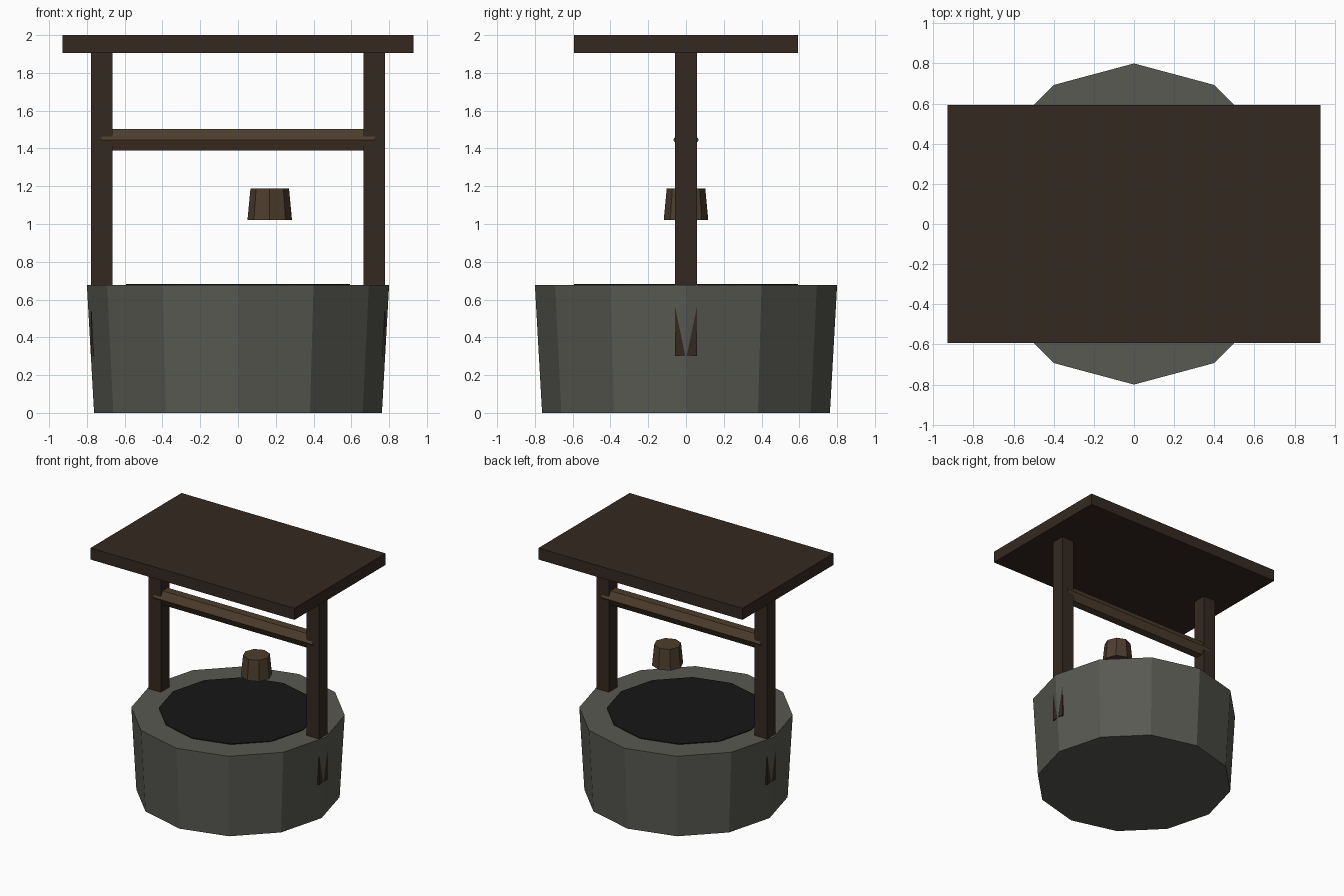
import bpy
from math import pi

if "Cube" in bpy.data.objects:
    bpy.data.objects.remove(bpy.data.objects["Cube"])


def material(name, rgb):
    m = bpy.data.materials.new(name)
    m.diffuse_color = (*rgb, 1)
    m.use_nodes = True
    m.node_tree.nodes["Principled BSDF"].inputs["Base Color"].default_value = m.diffuse_color
    return m


STONE = material("stone", (0.10, 0.10, 0.085))
WOOD = material("dark_wood", (0.035, 0.022, 0.015))
LIGHT_WOOD = material("light_wood", (0.075, 0.047, 0.026))
WATER = material("water", (0.008, 0.008, 0.008))


def finish(name, mat):
    ob = bpy.context.object
    ob.name = name
    ob.data.materials.append(mat)
    return ob


def box(name, lo, hi, mat):
    centre = [(a + b) / 2 for a, b in zip(lo, hi)]
    bpy.ops.mesh.primitive_cube_add(size=1, location=centre)
    ob = finish(name, mat)
    ob.scale = [b - a for a, b in zip(lo, hi)]
    return ob


def tapered(name, sides, r_low, r_high, z_low, z_high, mat, x=0):
    bpy.ops.mesh.primitive_cone_add(vertices=sides, radius1=r_low, radius2=r_high,
                                    depth=z_high - z_low,
                                    location=(x, 0, (z_low + z_high) / 2))
    return finish(name, mat)


# Stone wall with the dark water surface just above its rim
tapered("stone_wall", 12, 0.762, 0.80, 0, 0.677, STONE)
tapered("water", 12, 0.593, 0.593, 0.64, 0.683, WATER)

# Posts, sunk into the wall and just breaking its outer face
for side, name in ((-1, "left_post"), (1, "right_post")):
    xs = sorted((side * 0.664, side * 0.778))
    box(name, (xs[0], -0.057, 0.30), (xs[1], 0.057, 1.905), WOOD)

# Flat roof
box("roof", (-0.93, -0.593, 1.905), (0.93, 0.593, 2.0), WOOD)

# Six-sided winding beam, with edges facing front and back
bpy.ops.mesh.primitive_cylinder_add(vertices=6, radius=0.067, depth=1.447,
                                    location=(0, 0, 1.446), rotation=(0, pi / 2, 0))
finish("winding_beam", LIGHT_WOOD)

# Hanging bucket, wider at the bottom
tapered("bucket", 8, 0.118, 0.102, 1.02, 1.188, LIGHT_WOOD, x=0.168)
